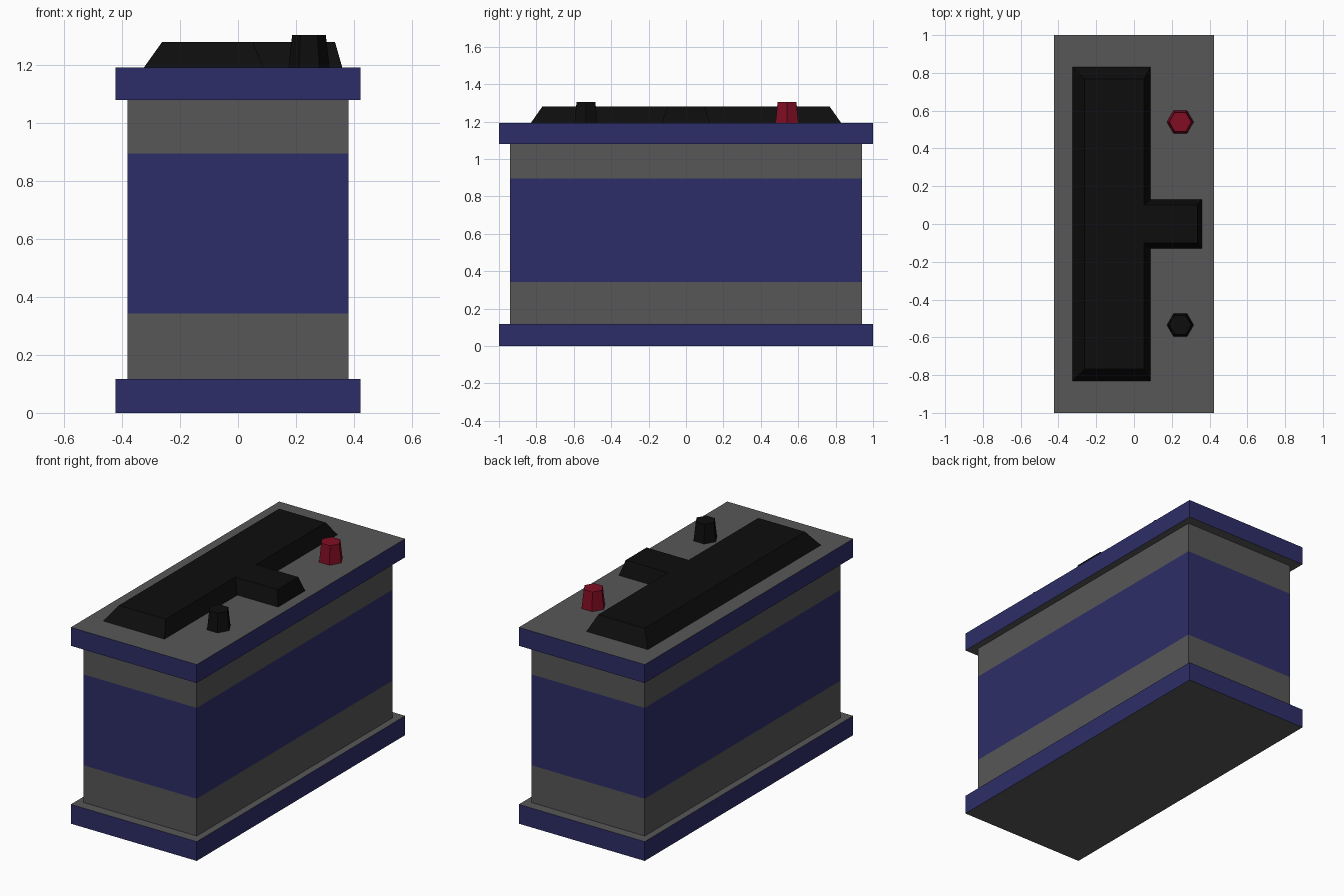
import bpy, bmesh, math

if "Cube" in bpy.data.objects:
    bpy.data.objects.remove(bpy.data.objects["Cube"])


def mat(name, r, g, b):
    m = bpy.data.materials.new(name)
    m.diffuse_color = (r, g, b, 1)
    m.use_nodes = True
    m.node_tree.nodes["Principled BSDF"].inputs["Base Color"].default_value = m.diffuse_color
    return m


GREY = mat("grey plastic", 0.095, 0.095, 0.095)
BLUE = mat("dark blue", 0.027, 0.027, 0.140)
BLACK = mat("black", 0.004, 0.004, 0.004)
RED = mat("terminal red", 0.22, 0.004, 0.017)


def loft(name, rings, mats, rule=lambda f: 0):
    """Skin a stack of (outline, z) rings, cap both ends, colour faces by rule."""
    bm = bmesh.new()
    loops = [[bm.verts.new((x, y, z)) for x, y in pts] for pts, z in rings]
    n = len(loops[0])
    for a, b in zip(loops, loops[1:]):
        for i in range(n):
            j = (i + 1) % n
            bm.faces.new((a[i], a[j], b[j], b[i]))
    bm.faces.new(loops[0][::-1])
    bm.faces.new(loops[-1])
    bm.normal_update()
    for f in bm.faces:
        f.material_index = rule(f)
    me = bpy.data.meshes.new(name)
    bm.to_mesh(me)
    bm.free()
    for m in mats:
        me.materials.append(m)
    ob = bpy.data.objects.new(name, me)
    bpy.context.collection.objects.link(ob)
    return ob


def rect(x, y):
    return [(-x, -y), (x, -y), (x, y), (-x, y)]


def tee(x0, x1, x2, y_bar, y_stem):
    return [(x0, -y_bar), (x1, -y_bar), (x1, -y_stem), (x2, -y_stem),
            (x2, y_stem), (x1, y_stem), (x1, y_bar), (x0, y_bar)]


def hexagon(cx, cy, r):
    return [(cx + r * math.cos(i * math.pi / 3), cy + r * math.sin(i * math.pi / 3))
            for i in range(6)]


# Base and lid slabs: blue rims, grey top and bottom
for name, z0, z1 in (("base_slab", 0, 0.117), ("lid_slab", 1.08, 1.192)):
    loft(name, [(rect(0.423, 1.0), z0), (rect(0.423, 1.0), z1)], [GREY, BLUE],
         lambda f: int(abs(f.normal.z) < 0.5))

# Case with a wide blue band round the middle
loft("case", [(rect(0.381, 0.94), z) for z in (0.117, 0.343, 0.895, 1.08)], [GREY, BLUE],
     lambda f: int(abs(f.normal.z) < 0.5 and 0.34 < f.calc_center_median().z < 0.9))

# T-shaped vent cover with sloping sides
loft("vent_cover", [(tee(-0.325, 0.087, 0.36, 0.83, 0.13), 1.192),
                    (tee(-0.262, 0.052, 0.335, 0.768, 0.1), 1.28)], [BLACK])

# Tapered hexagonal terminals
for name, y, m in (("positive_terminal", 0.54, RED), ("negative_terminal", -0.535, BLACK)):
    loft(name, [(hexagon(0.245, y, 0.071), 1.192), (hexagon(0.245, y, 0.058), 1.305)], [m])
